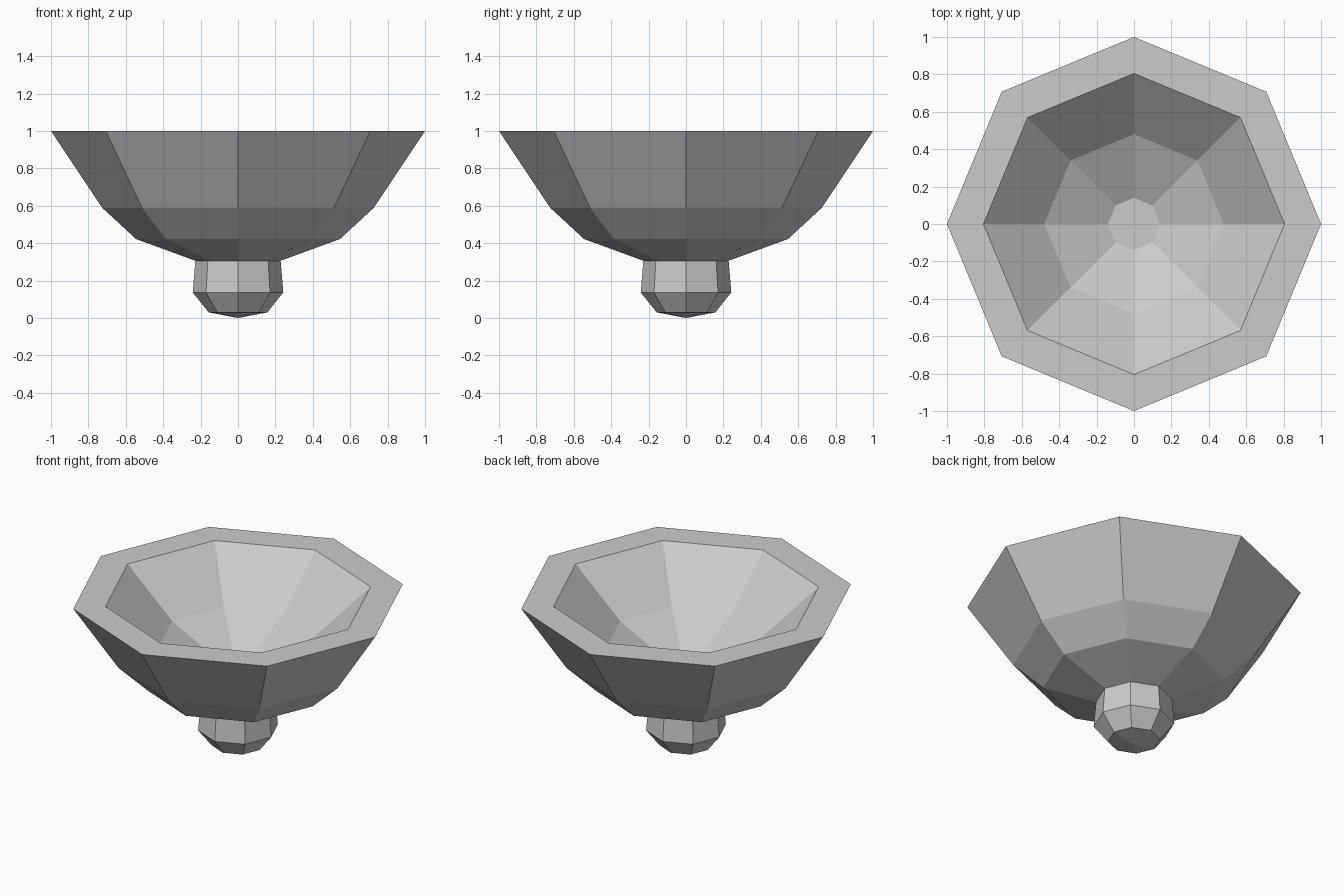
import bpy, bmesh
from math import cos, sin, tau

if "Cube" in bpy.data.objects:
    bpy.data.objects.remove(bpy.data.objects["Cube"])

SIDES = 8


def lathe(name, profile):
    """Revolve (radius, z) points into a closed flat-faced octagonal solid."""
    bm = bmesh.new()
    rings = []
    for r, z in profile:
        if r == 0:
            rings.append([bm.verts.new((0, 0, z))] * SIDES)
        else:
            rings.append([bm.verts.new((r * cos(tau * i / SIDES), r * sin(tau * i / SIDES), z))
                          for i in range(SIDES)])
    for a, b in zip(rings, rings[1:]):
        for i in range(SIDES):
            j = (i + 1) % SIDES
            corners = list(dict.fromkeys((a[i], a[j], b[j], b[i])))
            bm.faces.new(corners)
    bmesh.ops.recalc_face_normals(bm, faces=bm.faces)
    mesh = bpy.data.meshes.new(name)
    bm.to_mesh(mesh)
    bm.free()
    obj = bpy.data.objects.new(name, mesh)
    bpy.context.collection.objects.link(obj)
    return obj


# Bowl: outer wall, flat rim, then the shallower inner hollow
lathe("bowl", [(0, 0.305), (0.225, 0.305), (0.545, 0.422), (0.725, 0.588), (1.0, 1.0),
               (0.805, 1.0), (0.48, 0.71), (0.14, 0.54), (0, 0.54)])

# Foot: short knob with a shallow pointed underside
lathe("foot", [(0, 0.0), (0.157, 0.03), (0.242, 0.137), (0.228, 0.305), (0, 0.305)])
